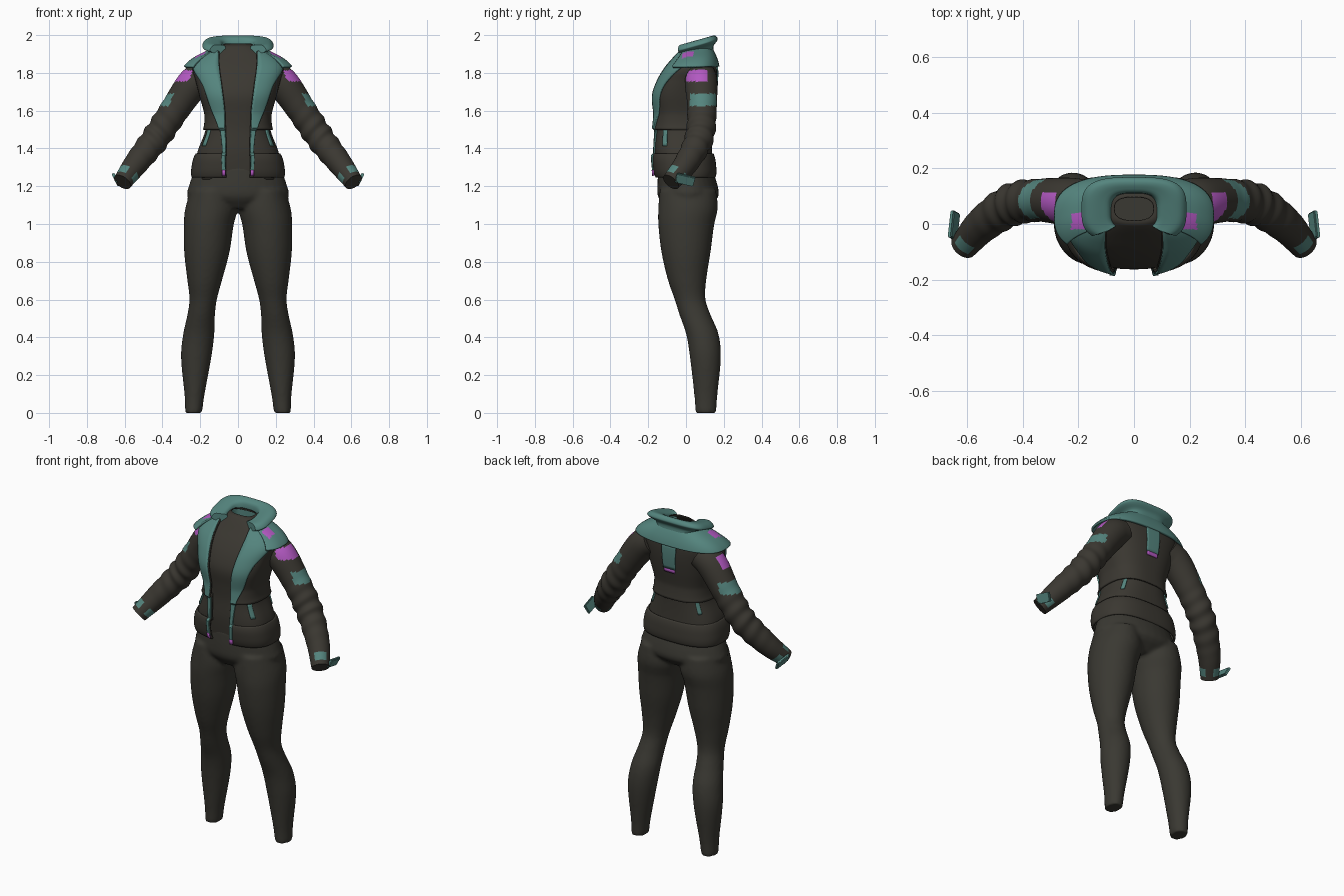
import bpy, bmesh, math
from mathutils import Vector

cube = bpy.data.objects.get("Cube")
if cube:
    bpy.data.objects.remove(cube, do_unlink=True)


def material(name, rgb):
    m = bpy.data.materials.new(name)
    m.use_nodes = True
    m.diffuse_color = (*rgb, 1)
    m.node_tree.nodes["Principled BSDF"].inputs["Base Color"].default_value = (*rgb, 1)
    return m


CLOTH = material("charcoal cloth", (.042, .040, .032))
JACKET = material("dark brown cloth", (.043, .039, .031))
TEAL = material("muted teal", (.09, .235, .21))
PURPLE = material("bright purple", (.45, .10, .54))
PI = math.pi


def sample(table, t):
    """Smooth interpolation of a table whose first column is the key."""
    i = max(0, min(len(table) - 2, sum(r[0] <= t for r in table) - 1))
    a, b = table[i], table[i + 1]
    before, after = table[max(i - 1, 0)], table[min(i + 2, len(table) - 1)]
    h = b[0] - a[0]
    u = max(0, min(1, (t - a[0]) / h))
    out = []
    for c in range(1, len(a)):
        m0 = (b[c] - before[c]) / (b[0] - before[0]) * h
        m1 = (after[c] - a[c]) / (after[0] - a[0]) * h
        d = b[c] - a[c]
        out.append(a[c] + u * (m0 + u * (3 * d - 2 * m0 - m1 + u * (m0 + m1 - 2 * d))))
    return out


def finish(name, bm, mats, mirror=True, thickness=0):
    mesh = bpy.data.meshes.new(name)
    bm.to_mesh(mesh)
    bm.free()
    for m in mats:
        mesh.materials.append(m)
    ob = bpy.data.objects.new(name, mesh)
    bpy.context.collection.objects.link(ob)
    bpy.ops.object.select_all(action='DESELECT')
    ob.select_set(True)
    bpy.context.view_layer.objects.active = ob
    bpy.ops.object.shade_smooth_by_angle(angle=math.radians(45))
    if mirror:
        ob.modifiers.new("mirror", 'MIRROR')
    if thickness:
        s = ob.modifiers.new("thickness", 'SOLIDIFY')
        s.thickness, s.offset = thickness, -1
    return ob


def skin(bm, rows, closed=False):
    """Quads between rows of points; closed rows also get end caps."""
    vs = [[bm.verts.new(p) for p in row] for row in rows]
    n = len(vs[0])
    grid = []
    for lo, hi in zip(vs, vs[1:]):
        grid.append([bm.faces.new((lo[j], lo[(j + 1) % n], hi[(j + 1) % n], hi[j]))
                     for j in range(n if closed else n - 1)])
    if closed:
        bm.faces.new(vs[0][::-1])
        bm.faces.new(vs[-1])
    return grid


# Trousers: two legs and a hip block fused into one skin
LEG = [(0, .19, .28, .05, .16), (.08, .18, .282, .045, .165), (.3, .14, .302, .02, .185),
       (.42, .125, .29, 0, .172), (.52, .122, .268, -.035, .13), (.6, .112, .257, -.06, .103),
       (.7, .085, .268, -.095, .107), (.85, .045, .285, -.13, .13), (1, .022, .287, -.147, .15),
       (1.08, .004, .28, -.147, .168), (1.18, .03, .25, -.14, .16)]
HIPS = [(1.08, -.12, .12, -.1, .1), (1.14, -.262, .262, -.147, .17),
        (1.2, -.26, .26, -.152, .168), (1.3, -.225, .225, -.145, .135)]


def ellipse_tube(bm, table, steps, flip=1):
    rows = []
    for i in range(steps + 1):
        z = table[0][0] + (table[-1][0] - table[0][0]) * i / steps
        x0, x1, y0, y1 = sample(table, z)
        if flip < 0:
            x0, x1 = -x1, -x0
        rows.append([((x0 + x1) / 2 + (x1 - x0) / 2 * math.cos(k * PI / 16),
                      (y0 + y1) / 2 + (y1 - y0) / 2 * math.sin(k * PI / 16), z) for k in range(32)])
    skin(bm, rows, True)


bm = bmesh.new()
for side in (1, -1):
    ellipse_tube(bm, LEG, 40, side)
ellipse_tube(bm, HIPS, 10)
trousers = finish("trousers", bm, [CLOTH], mirror=False)
remesh = trousers.modifiers.new("fuse", 'REMESH')
remesh.mode, remesh.voxel_size, remesh.use_smooth_shade = 'VOXEL', .011, True
relax = trousers.modifiers.new("relax", 'SMOOTH')
relax.factor, relax.iterations = .5, 4

# Torso profile: height, half width, front, back
TORSO = [(1.24, .24, -.155, .15), (1.38, .215, -.168, .138), (1.5, .172, -.165, .135),
         (1.58, .178, -.17, .14), (1.68, .205, -.178, .155), (1.76, .225, -.152, .163),
         (1.83, .24, -.11, .163), (1.88, .205, -.07, .155), (1.93, .125, -.03, .135),
         (1.96, .08, 0, .11)]
# Lapel inner and outer half widths by height
LAPEL = [(1.24, .06, .075), (1.5, .065, .092), (1.6, .07, .135), (1.73, .085, .18),
         (1.85, .1, .235), (1.93, .1, .15)]
POWER = .76


def oval(a, rx, y0, y1, power=POWER):
    s, c = max(0, math.sin(a)), math.cos(a)
    if s < .0001:
        s = 0
    return rx * s ** power, (y0 + y1) / 2 - (y1 - y0) / 2 * math.copysign(abs(c) ** power, c)


def angle(z, column):
    width = sample(LAPEL, z)[column] / sample(TORSO, z)[0]
    return math.asin(min(width, .97) ** (1 / POWER))


def bulge(z):
    """Hem roll and the overhang at the waist seam."""
    if z < 1.375:
        return .014
    return max(0, .014 * (1 - (z - 1.5) / .08)) if z >= 1.5 else 0


def panel(name, z0, z1, start, end, off, mat, rows=16, cols=24, depth=1, thickness=.01, accent=None):
    """Cloth panel following the torso, mirrored to both sides."""
    bm = bmesh.new()
    pts = []
    for i in range(rows + 1):
        z = z0 + (z1 - z0) * i / rows
        rx, y0, y1 = sample(TORSO, z)
        o = off(z)
        a0, a1 = start(z), end(z)
        pts.append([(*oval(a0 + (a1 - a0) * j / cols, rx + o, y0 - o * depth, y1 + o * depth), z)
                    for j in range(cols + 1)])
    skin(bm, pts)
    if accent:
        for f in bm.faces:
            f.material_index = int(accent(f.calc_center_median()))
    return finish(name, bm, [mat, PURPLE], thickness=thickness)


def fixed(v):
    return lambda z: v


def inner(z):
    return angle(z, 0)


def outer(z):
    return angle(z, 1)


panel("undershirt", 1.235, 1.955, fixed(0), fixed(PI), fixed(-.016), JACKET, rows=40, thickness=.004)
panel("jacket_hem", 1.245, 1.374, inner, fixed(PI),
      lambda z: .016 - .01 * abs((z - 1.31) / .065) ** 3, JACKET, cols=36)
panel("jacket_waist", 1.36, 1.52, inner, fixed(PI), fixed(0), JACKET, cols=36)
panel("jacket_body", 1.5, 1.935, inner, fixed(PI), bulge, JACKET, rows=36, cols=36)
panel("lapel", 1.27, 1.93, inner, outer, lambda z: bulge(z) + .008, TEAL, rows=50, cols=8)
panel("zip_pull", 1.255, 1.285, inner, outer, lambda z: bulge(z) + .01, PURPLE, rows=2, cols=2)

# Shoulder yoke with a small purple mark on each shoulder
panel("yoke", 1.835, 1.94, fixed(.29 * PI), fixed(PI),
      lambda z: .012 + .036 * (1.94 - z) / .105, TEAL, rows=20, cols=60, depth=.3, thickness=.014,
      accent=lambda p: .17 < p.x < .225 and -.02 < p.y < .04)

# Trim tabs on the back and waist
panel("back_tab", 1.69, 1.84, fixed(.965 * PI), fixed(PI), fixed(.007), TEAL, rows=8, cols=4)
panel("back_tab_end", 1.668, 1.69, fixed(.97 * PI), fixed(PI), fixed(.007), PURPLE, rows=2, cols=4)
panel("front_waist_tab", 1.415, 1.5, fixed(.29 * PI), fixed(.35 * PI), fixed(.006), TEAL, rows=6, cols=4)
panel("rear_waist_tab", 1.43, 1.5, fixed(.7 * PI), fixed(.75 * PI), fixed(.006), TEAL, rows=6, cols=4)

# Rolled collar: half width, front, back, height, tilt
COLLAR = [(0, .135, -.055, .15, 1.872, .15), (1, .135, -.05, .145, 1.905, .24),
          (2, .18, -.06, .162, 1.922, .27), (3, .187, -.064, .168, 1.935, .27),
          (4, .165, -.055, .155, 1.955, .27), (5, .12, -.04, .132, 1.955, .29),
          (6, .084, -.02, .112, 1.94, .28), (7, .08, -.015, .11, 1.87, .2)]
bm = bmesh.new()
rows = []
for i in range(29):
    rx, y0, y1, z, tilt = sample(COLLAR, i / 4)
    ring = [oval(PI * (.24 + .76 * j / 32), rx, y0, y1, .62) for j in range(33)]
    rows.append([(x, y, z + tilt * y) for x, y in ring])
grid = skin(bm, rows)
# close the front end of the roll
bm.verts.ensure_lookup_table()
bm.faces.new([bm.verts[i * 33] for i in range(29)])
finish("collar", bm, [TEAL])

# Sleeves: position along arm, centre, radius
ARM = [(0, .16, .08, 1.79, .078), (.2, .235, .08, 1.745, .086), (.4, .335, .085, 1.605, .077),
       (.6, .435, .07, 1.455, .074), (.8, .54, 0, 1.32, .064), (1, .612, -.08, 1.222, .05)]
SEG, STEPS = 48, 90
bm = bmesh.new()
rows = []
for i in range(STEPS + 1):
    t = i / STEPS
    x, y, z, r = sample(ARM, t)
    ahead, behind = (Vector(sample(ARM, t + d)[:3]) for d in (.01, -.01))
    tangent = (ahead - behind).normalized()
    out = Vector((0, 1, 0)).cross(tangent) * -1
    out.normalize()
    side = tangent.cross(out)
    # creases gathered around the elbow
    fold = .005 * math.exp(-((t - .58) / .14) ** 2)
    rows.append([Vector((x, y, z)) + (out * math.cos(k) + side * math.sin(k))
                 * (r + fold * math.sin(t * 75 + math.cos(k) * 1.5))
                 for k in (2 * PI * j / SEG for j in range(SEG))])
grid = skin(bm, rows, True)
bmesh.ops.recalc_face_normals(bm, faces=bm.faces)
for i, band in enumerate(grid):
    for j, f in enumerate(band):
        p = f.calc_center_median()
        if f.normal.x > .3 and 1.755 < p.z < 1.815 and 0 < p.y < .11:
            f.material_index = 2
        elif f.normal.x > .25 and 1.625 < p.z < 1.69 and .02 < p.y < .16:
            f.material_index = 1
        elif .89 < i / STEPS < .96 and j % 16 < 10:
            f.material_index = 1
finish("sleeve", bm, [JACKET, TEAL, PURPLE])

# Loose strap end standing off each cuff
bm = bmesh.new()
bmesh.ops.create_cube(bm, size=1)
bmesh.ops.scale(bm, vec=(.016, .1, .055), verts=bm.verts)
bmesh.ops.bevel(bm, geom=bm.edges[:], offset=.004, segments=2, affect='EDGES')
strap = finish("cuff_strap", bm, [TEAL], mirror=False)
strap.location, strap.rotation_euler = (.646, -.005, 1.235), (-.25, .45, 0)
twin = strap.copy()
twin.name = "cuff_strap_right"
twin.location.x *= -1
twin.rotation_euler.y *= -1
bpy.context.collection.objects.link(twin)
